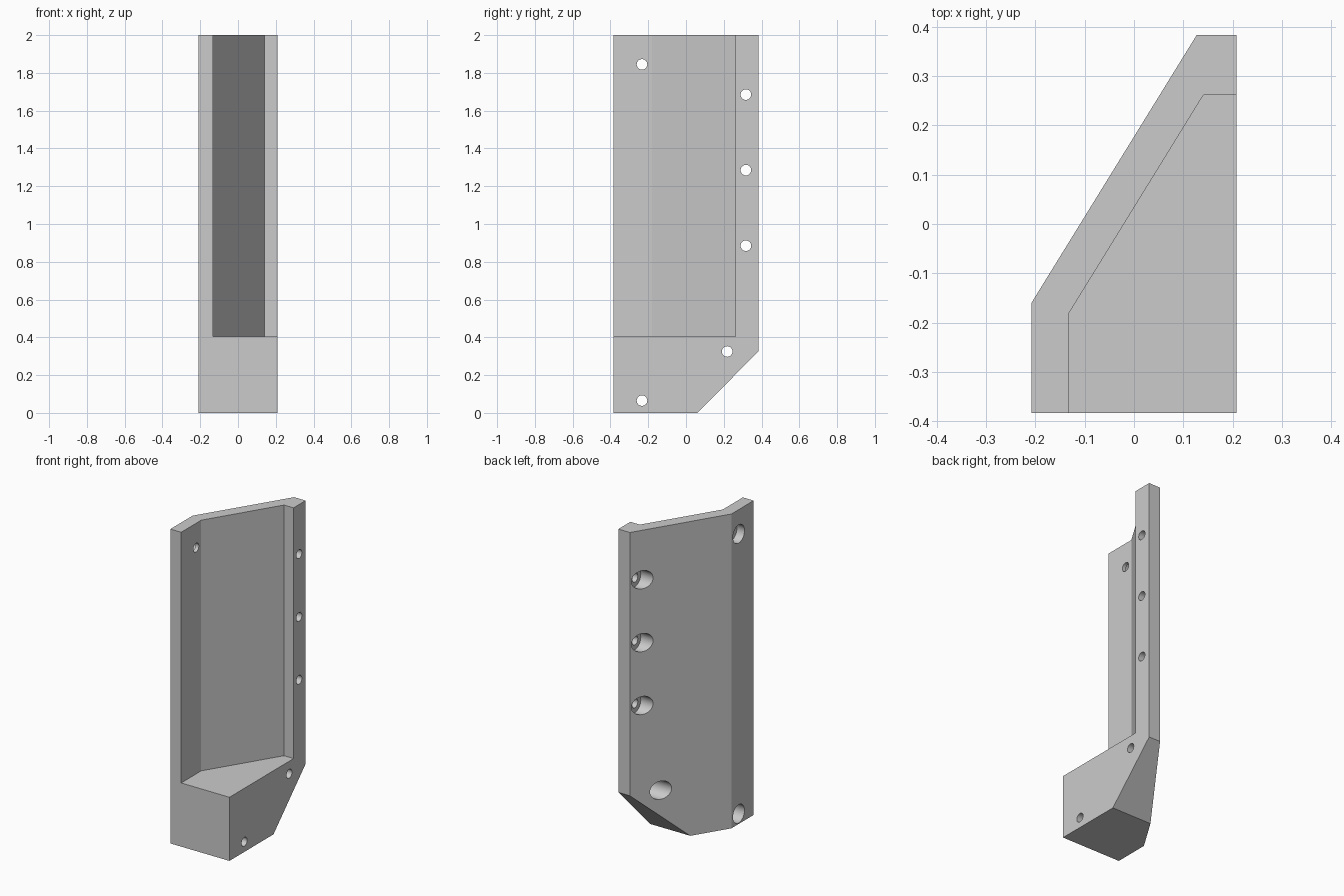
import bpy, bmesh, math
from mathutils import Matrix, Vector

if "Cube" in bpy.data.objects:
    bpy.data.objects.remove(bpy.data.objects["Cube"])

grey = bpy.data.materials.new("plain_grey")
grey.diffuse_color = (0.6, 0.6, 0.6, 1)
grey.use_nodes = True
grey.node_tree.nodes["Principled BSDF"].inputs["Base Color"].default_value = grey.diffuse_color


def make_object(name, bm):
    bmesh.ops.recalc_face_normals(bm, faces=bm.faces)
    mesh = bpy.data.meshes.new(name)
    bm.to_mesh(mesh)
    bm.free()
    mesh.materials.append(grey)
    ob = bpy.data.objects.new(name, mesh)
    bpy.context.collection.objects.link(ob)
    return ob


def prism(name, outline, z0, z1):
    """Extrude a plan outline from z0 up to z1."""
    bm = bmesh.new()
    face = bm.faces.new([bm.verts.new((x, y, z0)) for x, y in outline])
    ext = bmesh.ops.extrude_face_region(bm, geom=[face])
    top = [v for v in ext["geom"] if isinstance(v, bmesh.types.BMVert)]
    bmesh.ops.translate(bm, verts=top, vec=(0, 0, z1 - z0))
    return make_object(name, bm)


def drill(name, radius, x0, x1, y, z):
    """Cylinder cutter running along x."""
    bm = bmesh.new()
    place = Matrix.Translation(((x0 + x1) / 2, y, z)) @ Matrix.Rotation(math.pi / 2, 4, "Y")
    bmesh.ops.create_cone(bm, cap_ends=True, segments=32, radius1=radius,
                          radius2=radius, depth=x1 - x0, matrix=place)
    return make_object(name, bm)


def cut(target, cutter):
    cutter.hide_render = True
    mod = target.modifiers.new("cut", "BOOLEAN")
    mod.operation = "DIFFERENCE"
    mod.solver = "EXACT"
    mod.object = cutter
    bpy.context.view_layer.objects.active = target
    bpy.ops.object.modifier_apply(modifier=mod.name)
    bpy.data.objects.remove(cutter, do_unlink=True)


# Outer body with a slanted back wall
body = prism("bracket_body", [(-0.208, -0.383), (0.208, -0.383), (0.208, 0.383),
                              (0.127, 0.383), (-0.208, -0.16)], 0, 2)

# Sloped underside at the back
bm = bmesh.new()
bm.from_mesh(body.data)
cutplane = bmesh.ops.bisect_plane(bm, geom=bm.verts[:] + bm.edges[:] + bm.faces[:],
                                  plane_co=(0, 0.06, 0), plane_no=Vector((0, 0.325, -0.323)),
                                  clear_outer=True)
edges = [e for e in cutplane["geom_cut"] if isinstance(e, bmesh.types.BMEdge)]
bmesh.ops.holes_fill(bm, edges=edges)
bmesh.ops.recalc_face_normals(bm, faces=bm.faces)
bm.to_mesh(body.data)
bm.free()

# Open channel above the solid foot
cut(body, prism("channel_cutter", [(-0.132, -0.5), (0.4, -0.5), (0.4, 0.262),
                                   (0.141, 0.262), (-0.132, -0.181)], 0.405, 2.2))

# Screw holes with wide recesses from the left: y, z, recess floor x
holes = [(0.317, 1.685, 0.137), (0.317, 1.285, 0.137), (0.317, 0.885, 0.137),
         (0.218, 0.325, 0.137), (-0.233, 0.065, 0.137), (-0.233, 1.845, -0.155)]
for y, z, floor in holes:
    cut(body, drill("recess_cutter", 0.058, -0.5, floor, y, z))
    cut(body, drill("screw_cutter", 0.028, -0.6, 0.5, y, z))

# Smooth hole walls, sharp body edges
bpy.ops.object.select_all(action="DESELECT")
body.select_set(True)
bpy.context.view_layer.objects.active = body
bpy.ops.object.shade_smooth_by_angle(angle=math.radians(25))
